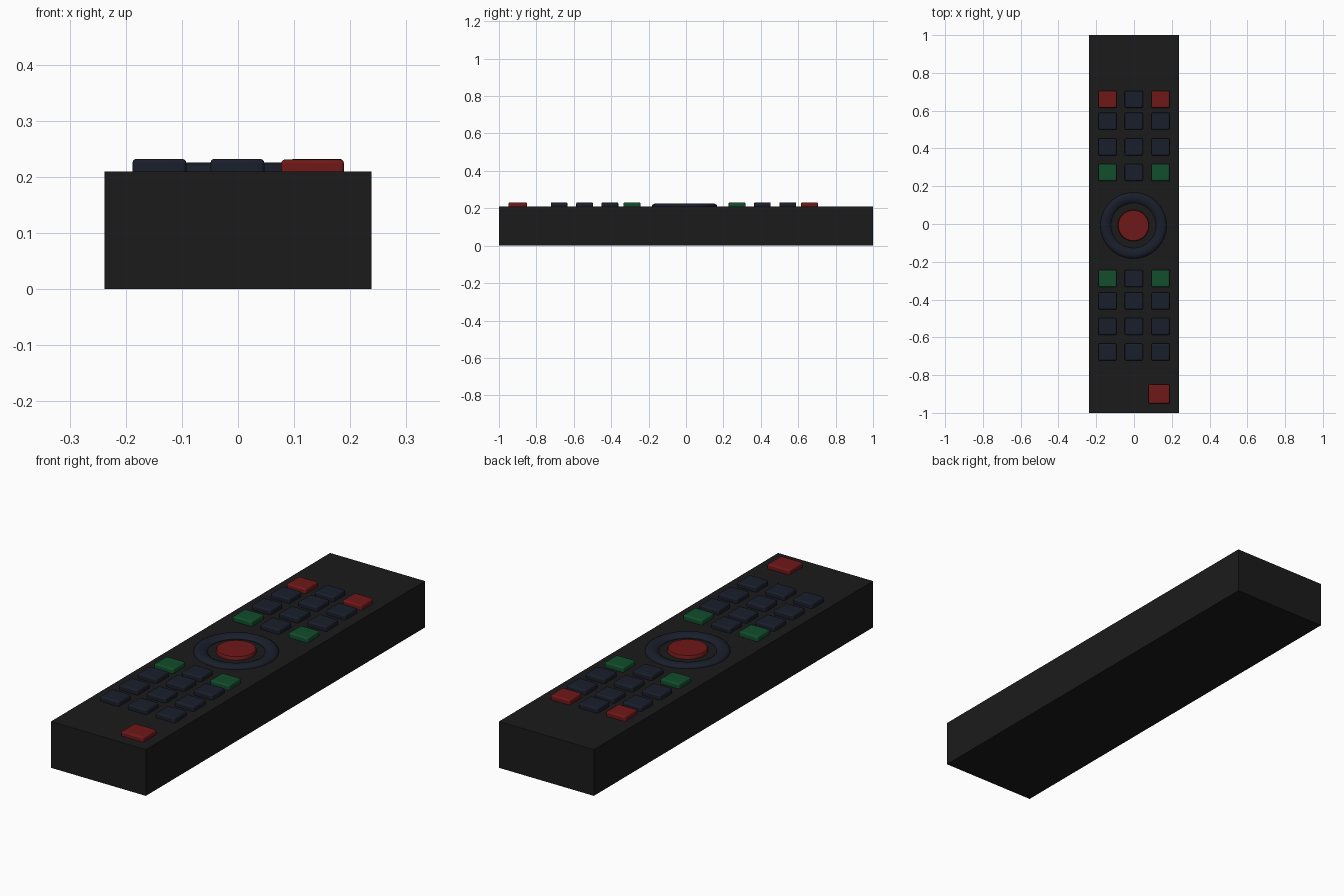
import bpy, bmesh, math

if "Cube" in bpy.data.objects:
    bpy.data.objects.remove(bpy.data.objects["Cube"])

TOP = 0.21
CY = -0.008


def material(name, rgb):
    m = bpy.data.materials.new(name)
    m.diffuse_color = (*rgb, 1)
    m.use_nodes = True
    m.node_tree.nodes["Principled BSDF"].inputs["Base Color"].default_value = m.diffuse_color
    return m


BLACK = material("black", (0.011, 0.011, 0.011))
NAVY = material("navy", (0.010, 0.013, 0.024))
RED = material("red", (0.16, 0.009, 0.009))
GREEN = material("green", (0.006, 0.075, 0.025))


def box(name, x, y, z0, z1, w, d, mat, bevel=0):
    bpy.ops.mesh.primitive_cube_add(size=1, location=(x, y, (z0 + z1) / 2))
    o = bpy.context.object
    o.name = name
    o.scale = (w, d, z1 - z0)
    bpy.ops.object.transform_apply(location=False, rotation=False, scale=True)
    o.data.materials.append(mat)
    if bevel:
        b = o.modifiers.new("soft_edges", 'BEVEL')
        b.width = bevel
        b.segments = 3
        bpy.ops.object.shade_smooth_by_angle(angle=math.radians(35))
    return o


def lathe(name, profile, mat, steps=64):
    # spin an (r, z) profile around the dial centre
    bm = bmesh.new()
    verts = [bm.verts.new((r, 0, z)) for r, z in profile]
    edges = [bm.edges.new(p) for p in zip(verts, verts[1:])]
    bmesh.ops.spin(bm, geom=verts + edges, cent=(0, 0, 0), axis=(0, 0, 1),
                   angle=2 * math.pi, steps=steps)
    bmesh.ops.remove_doubles(bm, verts=bm.verts, dist=1e-5)
    bmesh.ops.recalc_face_normals(bm, faces=bm.faces)
    me = bpy.data.meshes.new(name)
    bm.to_mesh(me)
    bm.free()
    o = bpy.data.objects.new(name, me)
    bpy.context.collection.objects.link(o)
    o.location = (-0.003, CY, 0)
    me.materials.append(mat)
    bpy.context.view_layer.objects.active = o
    bpy.ops.object.select_all(action='DESELECT')
    o.select_set(True)
    bpy.ops.object.shade_smooth_by_angle(angle=math.radians(40))
    return o


# Casing
box("casing", 0, 0, 0, TOP, 0.476, 2, BLACK)

# Keypad rows: y position and colour of the outer keys
rows = [(0.66, RED), (0.544, NAVY), (0.408, NAVY), (0.273, GREEN),
        (-0.289, GREEN), (-0.407, NAVY), (-0.542, NAVY), (-0.678, NAVY)]
for i, (y, outer) in enumerate(rows):
    for side, x in (("left", -0.14), ("middle", -0.001), ("right", 0.14)):
        mat = NAVY if side == "middle" else outer
        box(f"key_{i + 1}_{side}", x, y, TOP - 0.02, 0.232, 0.096, 0.09, mat, 0.007)

# Large key near the front edge
box("front_key", 0.133, -0.9, TOP - 0.02, 0.231, 0.112, 0.1, RED, 0.007)

# Dial ring and centre button
lathe("dial_ring", [(0.175, TOP - 0.01), (0.175, 0.213), (0.171, 0.219), (0.162, 0.224),
                    (0.150, 0.226), (0.138, 0.224), (0.127, 0.219), (0.119, 0.212),
                    (0.119, TOP - 0.01), (0.175, TOP - 0.01)], NAVY)
lathe("centre_button", [(0, TOP - 0.01), (0.083, TOP - 0.01), (0.083, 0.221),
                        (0.080, 0.225), (0, 0.225)], RED)
